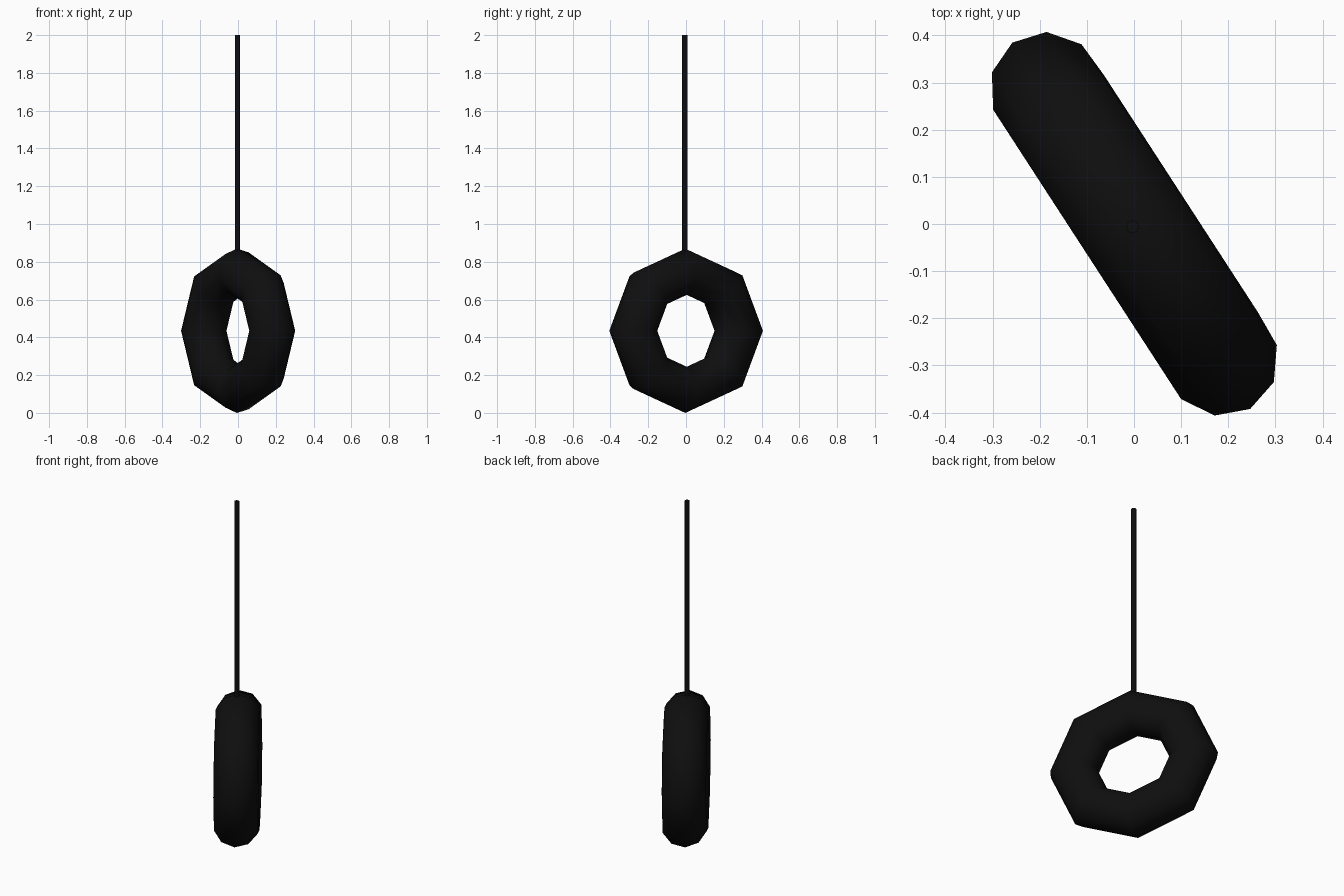
import bpy, bmesh, math
from mathutils import Matrix

if "Cube" in bpy.data.objects:
    bpy.data.objects.remove(bpy.data.objects["Cube"])

R, r = 0.3125, 0.1225            # ring and tube radii
RING_SIDES, TUBE_SIDES = 8, 10
ROLL = math.radians(-3.3)        # slight twist of the tube section
STRETCH = 1.065                  # ring is a little wider than tall
YAW = math.radians(33)

black = bpy.data.materials.new("black rubber")
black.diffuse_color = (0.0045, 0.0045, 0.005, 1)
black.use_nodes = True
black.node_tree.nodes["Principled BSDF"].inputs["Base Color"].default_value = black.diffuse_color


def add_object(name, bm):
    bmesh.ops.recalc_face_normals(bm, faces=bm.faces[:])
    me = bpy.data.meshes.new(name)
    bm.to_mesh(me)
    bm.free()
    me.materials.append(black)
    ob = bpy.data.objects.new(name, me)
    bpy.context.collection.objects.link(ob)
    return ob


# Tire: low-poly ring standing upright, hole axis along local x
bm = bmesh.new()
rings = []
for i in range(RING_SIDES):
    a = math.tau * i / RING_SIDES
    ring = []
    for j in range(TUBE_SIDES):
        b = math.tau * j / TUBE_SIDES + ROLL
        d = R + r * math.cos(b)
        ring.append(bm.verts.new((r * math.sin(b),
                                  STRETCH * d * math.cos(a),
                                  d * math.sin(a))))
    rings.append(ring)
for i in range(RING_SIDES):
    p, q = rings[i], rings[(i + 1) % RING_SIDES]
    for j in range(TUBE_SIDES):
        k = (j + 1) % TUBE_SIDES
        bm.faces.new((p[j], q[j], q[k], p[k]))
bm.transform(Matrix.Translation((0, 0, 0.4345)) @ Matrix.Rotation(YAW, 4, 'Z'))
tire = add_object("tire", bm)
for f in tire.data.polygons:
    f.use_smooth = True

# Rope: thin post from the top of the tire
bm = bmesh.new()
bottom, top = 0.84, 2.0
bmesh.ops.create_cone(bm, cap_ends=True, segments=8, radius1=0.014,
                      radius2=0.014, depth=top - bottom,
                      matrix=Matrix.Translation((-0.003, -0.006, (bottom + top) / 2)))
rope = add_object("rope", bm)
for f in rope.data.polygons:
    f.use_smooth = len(f.vertices) == 4
